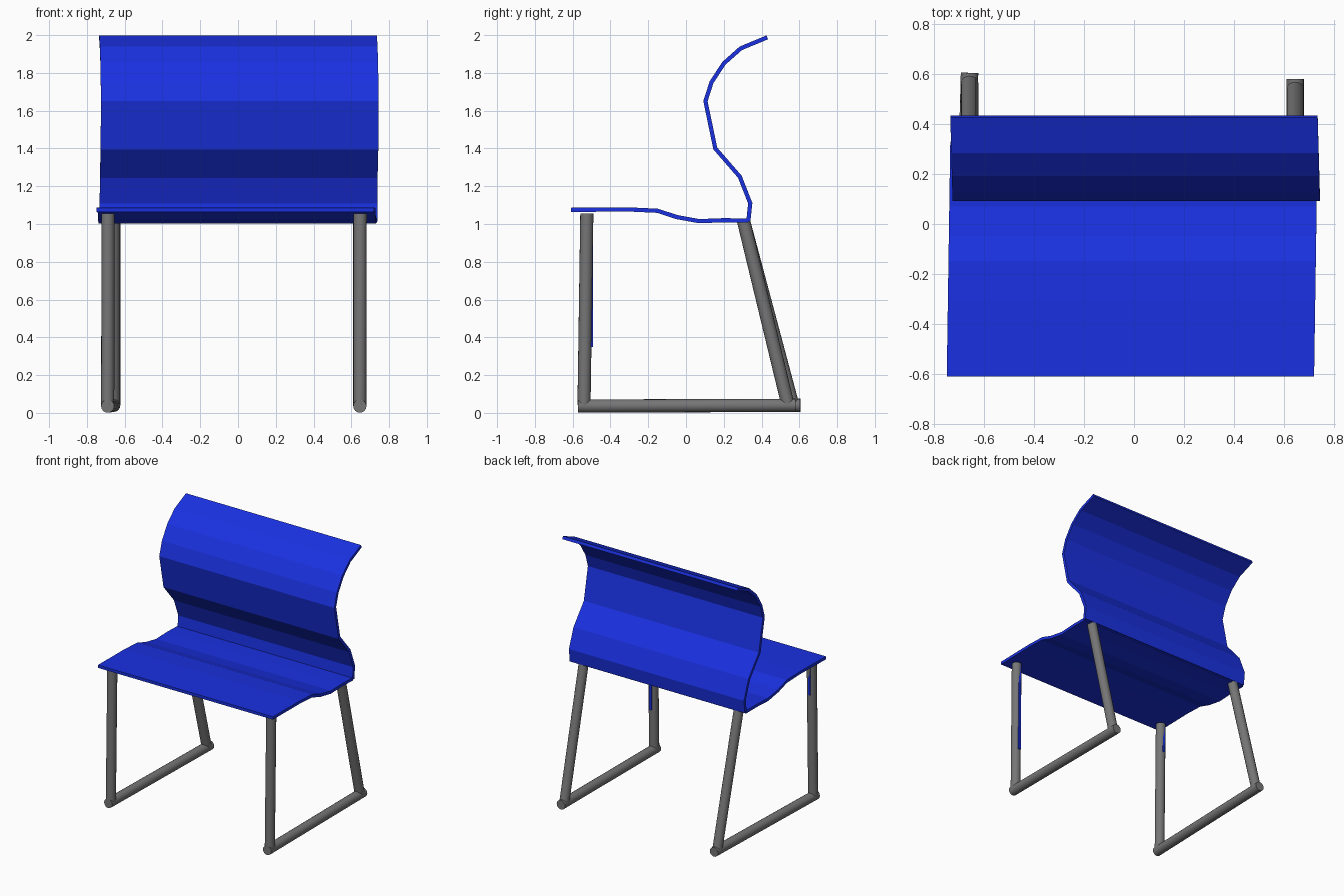
import bpy
from mathutils import Vector

if "Cube" in bpy.data.objects:
    bpy.data.objects.remove(bpy.data.objects["Cube"])


def material(name, color):
    m = bpy.data.materials.new(name)
    m.diffuse_color = color
    m.use_nodes = True
    m.node_tree.nodes["Principled BSDF"].inputs["Base Color"].default_value = m.diffuse_color
    return m


blue = material("blue", (0.01, 0.03, 0.75, 1))
grey = material("grey", (0.18, 0.18, 0.18, 1))


def sheet(name, profile, half, skew, y_ref, thickness=0.022):
    """Sweep a (y, z) profile across x, drifting sideways by skew, then thicken."""
    verts, faces = [], []
    for y, z in profile:
        dx = skew * (y - y_ref)
        verts += [(-half + dx, y, z), (half + dx, y, z)]
    for i in range(len(profile) - 1):
        a = 2 * i
        faces.append((a, a + 1, a + 3, a + 2))
    me = bpy.data.meshes.new(name)
    me.from_pydata(verts, [], faces)
    me.materials.append(blue)
    ob = bpy.data.objects.new(name, me)
    bpy.context.collection.objects.link(ob)
    mod = ob.modifiers.new("thickness", "SOLIDIFY")
    mod.thickness = thickness
    mod.offset = 0
    mod.use_even_offset = True
    return ob


def tube(name, a, b, radius=0.035):
    """Round bar from point a to point b."""
    a, b = Vector(a), Vector(b)
    d = b - a
    bpy.ops.mesh.primitive_cylinder_add(vertices=16, radius=radius, depth=d.length,
                                        location=(a + b) / 2)
    ob = bpy.context.object
    ob.name = name
    ob.rotation_euler = d.to_track_quat('Z', 'Y').to_euler()
    ob.data.materials.append(grey)
    bpy.ops.object.shade_smooth_by_angle()


# Wavy seat
sheet("seat", [(-0.61, 1.075), (-0.30, 1.077), (-0.15, 1.07), (-0.05, 1.037),
               (0.07, 1.015), (0.20, 1.02), (0.33, 1.018)], 0.735, 0.015, 0.34)

# S-curved backrest
sheet("backrest", [(0.33, 1.015), (0.34, 1.11), (0.285, 1.25), (0.155, 1.40),
                   (0.103, 1.65), (0.135, 1.75), (0.20, 1.85), (0.29, 1.93),
                   (0.43, 1.988)], 0.735, -0.028, 0.43)

# Legs and floor bars: front x, rear x, rear foot y, lower end of the blue strip
for side, xf, xr, yr, strip_z in (("left", -0.69, -0.658, 0.57, 0.82),
                                  ("right", 0.645, 0.645, 0.545, 0.35)):
    tube(side + "_front_leg", (xf, -0.54, 0.04), (xf + 0.002, -0.525, 1.055))
    tube(side + "_rear_leg", (xr, yr - 0.005, 0.04), (xr, 0.305, 1.015))
    tube(side + "_floor_bar", (xf, -0.572, 0.036), (xr, yr + 0.035, 0.04))
    # Thin blue strip on the back of the front leg
    bpy.ops.mesh.primitive_cube_add(size=1, location=(xf, -0.502, (strip_z + 1.055) / 2))
    strip = bpy.context.object
    strip.name = side + "_leg_strip"
    strip.scale = (0.018, 0.02, 1.055 - strip_z)
    strip.data.materials.append(blue)
